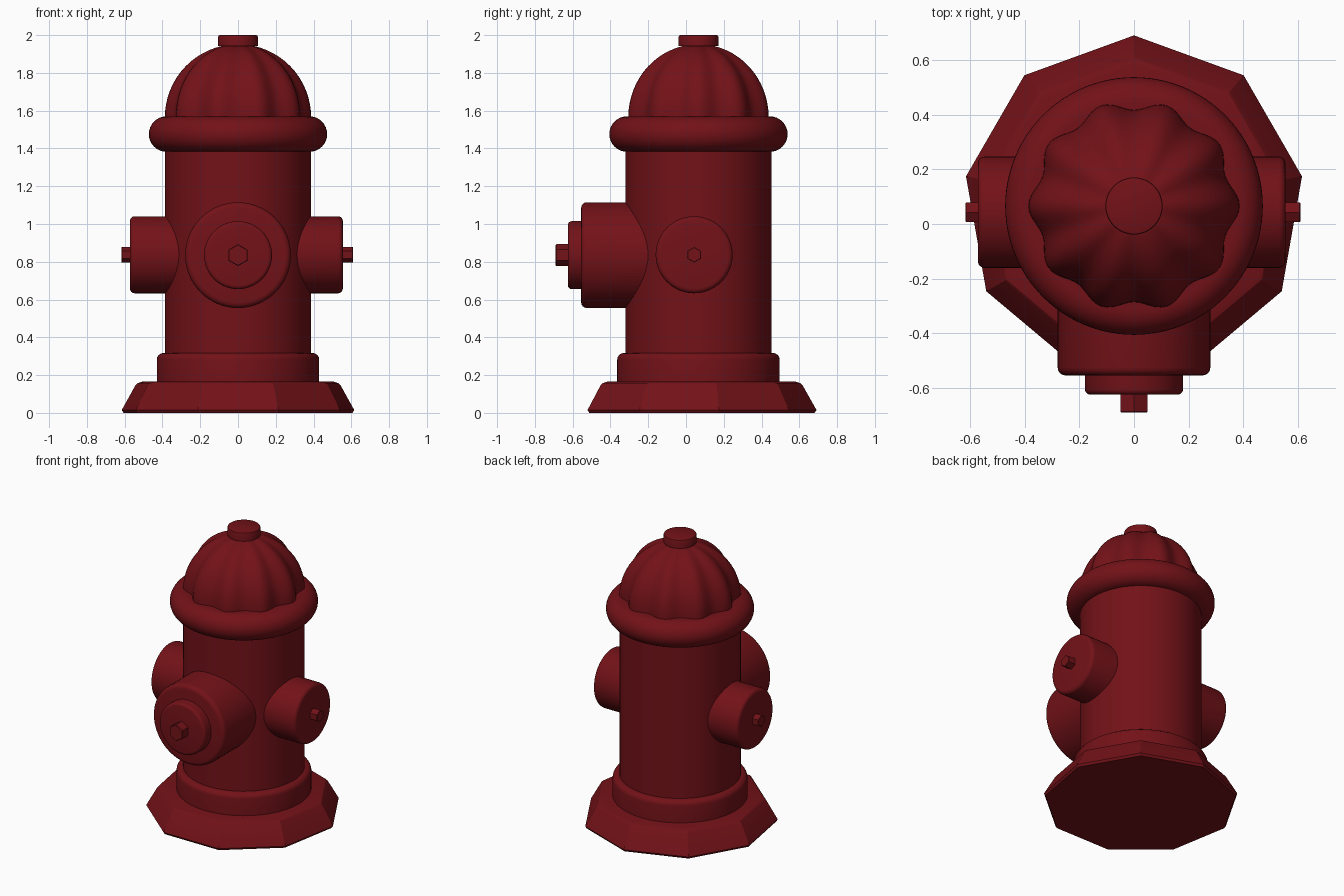
import bpy, bmesh
from math import pi, cos, sin, radians
from mathutils import Matrix

if "Cube" in bpy.data.objects:
    bpy.data.objects.remove(bpy.data.objects["Cube"])

CY = 0.066  # y of the main axis
red = bpy.data.materials.new("dark_red")
red.diffuse_color = (0.17, 0.006, 0.009, 1)
red.use_nodes = True
red.node_tree.nodes["Principled BSDF"].inputs["Base Color"].default_value = red.diffuse_color


def rounded(r0, z0, r1, z1, b, steps=4):
    """Profile from (r0, z0) to (r1, z1) with a rounded rim at the end."""
    arc = [(r1 - b + b * cos(i * pi / 2 / steps), z1 - b + b * sin(i * pi / 2 / steps))
           for i in range(steps + 1)]
    return [(r0, z0)] + arc


def lathe(name, profile, origin, segs=64, turn=0.0, rot=Matrix(), angle=35, wave=None):
    """Revolve (radius, height) points; both ends are capped."""
    bm = bmesh.new()
    rings = []
    for r, z in profile:
        ring = []
        for i in range(segs):
            a = turn + 2 * pi * i / segs
            k = r * (wave(a) if wave else 1)
            ring.append(bm.verts.new((k * cos(a), k * sin(a), z)))
        rings.append(ring)
    for lo, hi in zip(rings, rings[1:]):
        for i in range(segs):
            j = (i + 1) % segs
            bm.faces.new((lo[i], lo[j], hi[j], hi[i]))
    bm.faces.new(rings[0][::-1])
    bm.faces.new(rings[-1])
    bm.transform(Matrix.Translation(origin) @ rot)
    bmesh.ops.recalc_face_normals(bm, faces=bm.faces)
    me = bpy.data.meshes.new(name)
    bm.to_mesh(me)
    bm.free()
    me.materials.append(red)
    ob = bpy.data.objects.new(name, me)
    bpy.context.collection.objects.link(ob)
    bpy.ops.object.select_all(action='DESELECT')
    ob.select_set(True)
    bpy.context.view_layer.objects.active = ob
    bpy.ops.object.shade_smooth_by_angle(angle=radians(angle))
    return ob


axis = (0, CY, 0)

# Nine-sided sloping foot
lathe("base", [(0.615, 0), (0.625, 0.015), (0.552, 0.145), (0.54, 0.157), (0.515, 0.165)],
      axis, segs=9, turn=pi / 2, angle=20)

# Collar and barrel
lathe("collar", rounded(0.43, 0.15, 0.43, 0.317, 0.035), axis)
lathe("barrel", [(0.387, 0.16), (0.387, 1.5)], axis)

# Rounded ring under the dome
ring = [(0.378 + 0.094 * cos(t), 1.476 + 0.094 * sin(t))
        for t in [-pi / 2 + pi * i / 16 for i in range(17)]]
lathe("ring", ring, axis, segs=96)


# Dome with ten lobes and sunken grooves
def lobes(a):
    return 1 - 0.09 * (0.5 - 0.5 * cos(10 * a))


R = 0.387
dome = [(R, 1.5)] + [(R * cos(t), 1.565 + R * sin(t))
                     for t in [radians(5.5 * i) for i in range(15)]]
dome.append((0.05, 1.94))
lathe("dome", dome, axis, segs=120, wave=lobes, angle=60)
lathe("top_knob", rounded(0.105, 1.942, 0.105, 2.0, 0.008, 2), axis, segs=48)

# Large front outlet, its cap and hex bolt
front = Matrix.Rotation(pi / 2, 4, 'X')
fo = (0, 0, 0.835)
lathe("front_outlet", rounded(0.28, 0.0, 0.28, 0.555, 0.03), fo, rot=front)
lathe("front_cap", rounded(0.18, 0.5, 0.18, 0.625, 0.02), fo, rot=front)
lathe("front_bolt", rounded(0.058, 0.6, 0.058, 0.69, 0.004, 1), fo, segs=6, turn=pi / 2,
      rot=front, angle=30)

# Two side outlets with hex bolts
for side, s, end, tip in (("right", 1, 0.555, 0.61), ("left", -1, 0.572, 0.618)):
    rot = Matrix.Rotation(s * pi / 2, 4, 'Y')
    so = (0, 0.043, 0.837)
    lathe(side + "_outlet", rounded(0.204, 0.1, 0.204, end, 0.025), so, rot=rot, segs=48)
    lathe(side + "_bolt", rounded(0.041, 0.5, 0.041, tip, 0.003, 1), so, segs=6,
          rot=rot, angle=30)
